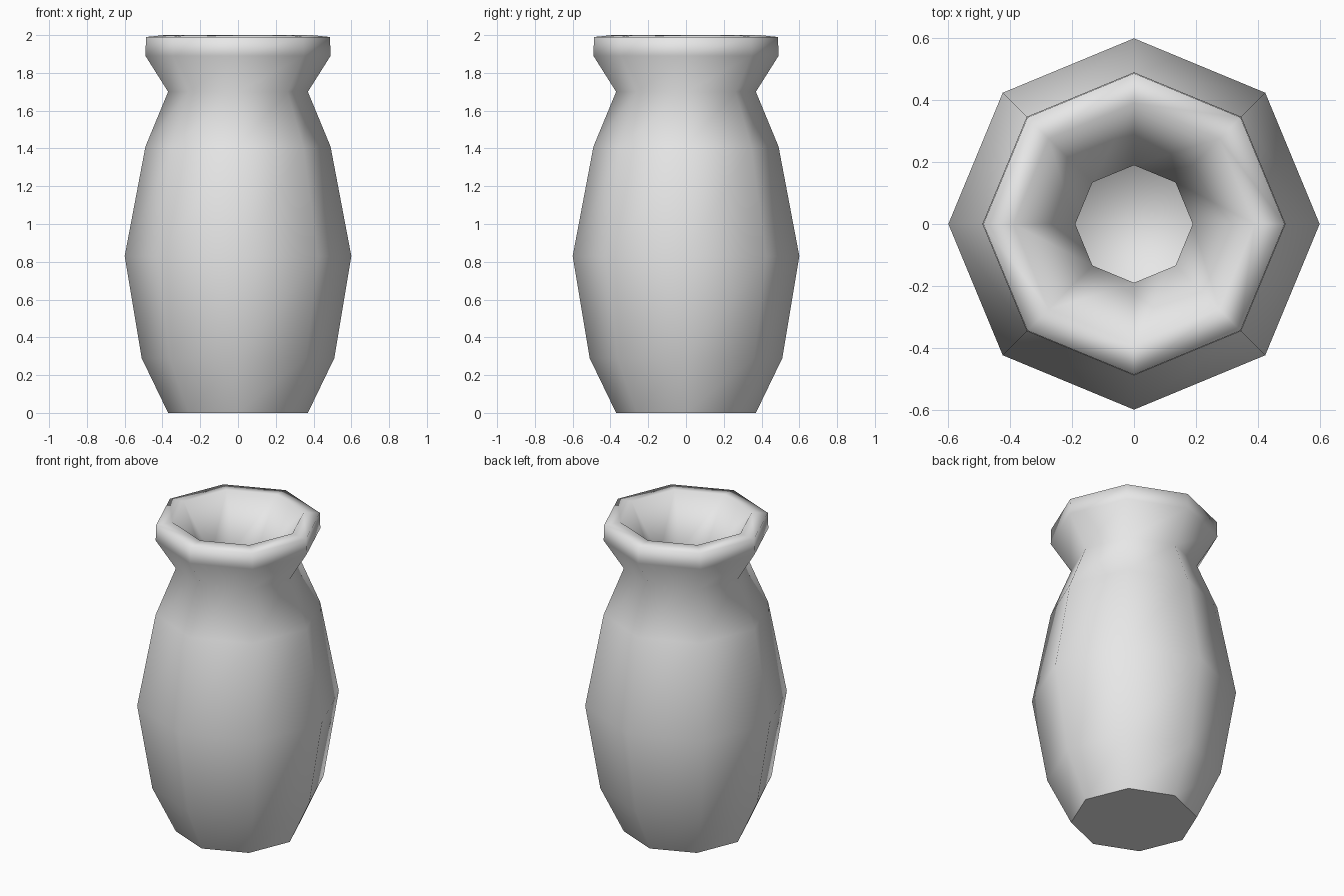
import bpy
import bmesh
from math import cos, sin, tau

# Remove the default object
cube = bpy.data.objects.get("Cube")
if cube:
    bpy.data.objects.remove(cube, do_unlink=True)

SIDES = 8

# Plain grey clay
clay = bpy.data.materials.new("grey_clay")
clay.use_nodes = True
GREY = (0.8, 0.8, 0.8, 1)
clay.diffuse_color = GREY
clay.node_tree.nodes["Principled BSDF"].inputs["Base Color"].default_value = GREY

# Profile (radius, height): outer wall up, over the lip, down the inside
outer = [(0.37, 0), (0.51, 0.29), (0.6, 0.83), (0.49, 1.41),
         (0.37, 1.7), (0.49, 1.89), (0.487, 1.99)]
inner = [(0.39, 2), (0.19, 1.7), (0.31, 1.41), (0.42, 0.83),
         (0.33, 0.35), (0.19, 0.12)]


def lathe(name, profile, sides):
    """Spin a profile into a closed solid with end caps."""
    bm = bmesh.new()
    rings = [[bm.verts.new((r * cos(tau * i / sides), r * sin(tau * i / sides), z))
              for i in range(sides)] for r, z in profile]
    for low, high in zip(rings, rings[1:]):
        for i in range(sides):
            j = (i + 1) % sides
            bm.faces.new((low[i], low[j], high[j], high[i]))
    base = bm.faces.new(rings[0][::-1])
    bm.faces.new(rings[-1])
    for face in bm.faces:
        face.smooth = True
    # Crisp edge round the foot
    for edge in base.edges:
        edge.smooth = False
    mesh = bpy.data.meshes.new(name)
    bm.to_mesh(mesh)
    bm.free()
    mesh.materials.append(clay)
    obj = bpy.data.objects.new(name, mesh)
    bpy.context.collection.objects.link(obj)
    return obj


lathe("vase", outer + inner, SIDES)
